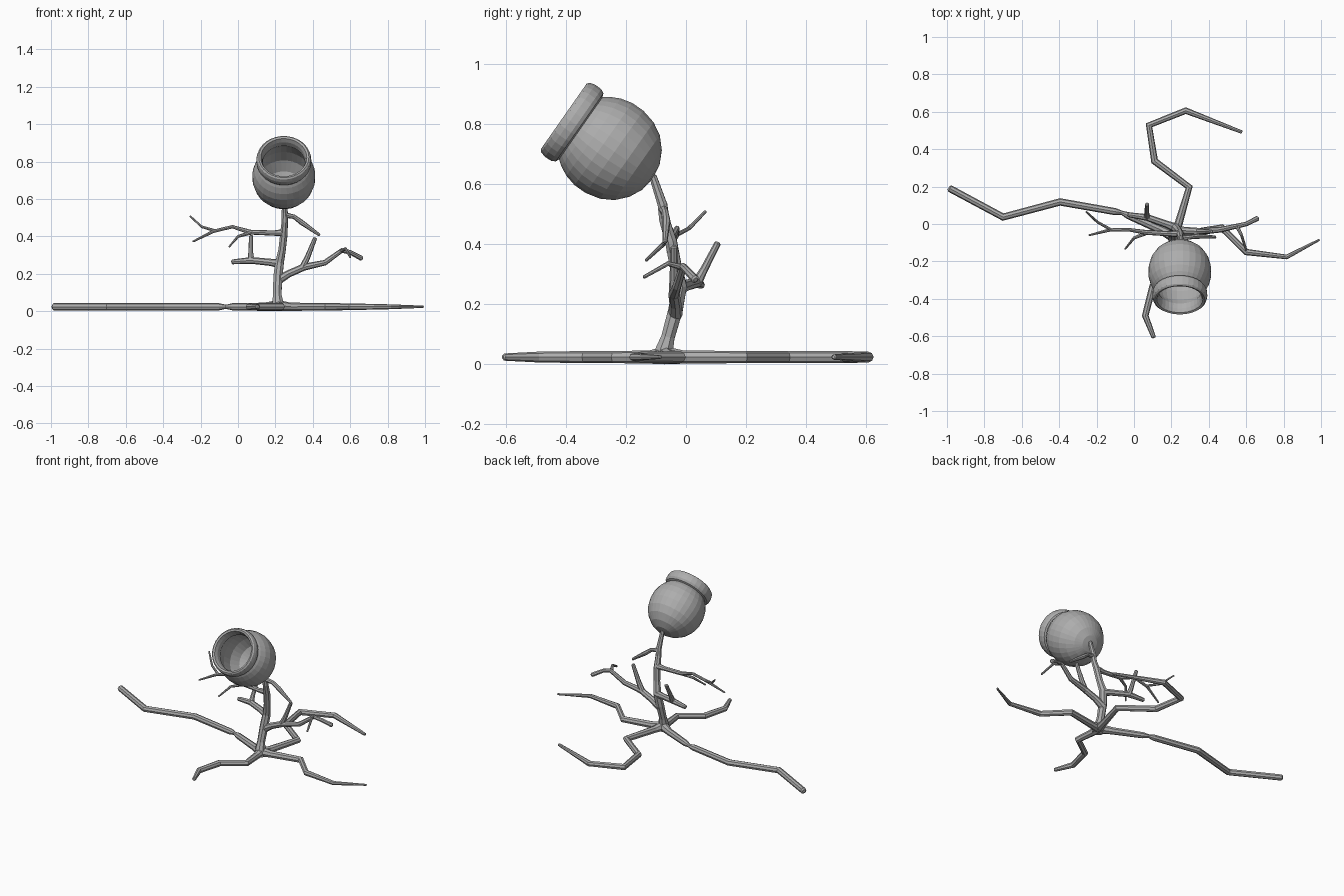
import bpy, bmesh, math
from mathutils import Vector

grey = bpy.data.materials.new("stone grey")
grey.diffuse_color = (0.42, 0.42, 0.42, 1)


def tube(name, pts):
    """Eight-sided tapered limb; each point is (x, y, z, radius)."""
    cu = bpy.data.curves.new(name, 'CURVE')
    cu.dimensions = '3D'
    cu.bevel_depth = 1.0
    cu.bevel_resolution = 2
    cu.use_fill_caps = True
    # short narrow point past the tip gives a slightly rounded end
    a, b = Vector(pts[-2][:3]), Vector(pts[-1][:3])
    r = pts[-1][3]
    tip = b + (b - a).normalized() * r * 0.4
    pts = list(pts) + [(*tip, r * 0.55)]
    sp = cu.splines.new('POLY')
    sp.points.add(len(pts) - 1)
    for p, (x, y, z, rad) in zip(sp.points, pts):
        p.co = (x, y, z, 1)
        p.radius = rad
    ob = bpy.data.objects.new(name, cu)
    bpy.context.collection.objects.link(ob)
    me = bpy.data.meshes.new_from_object(ob.evaluated_get(bpy.context.evaluated_depsgraph_get()))
    bpy.data.objects.remove(ob)
    me.materials.clear()
    me.materials.append(grey)
    for f in me.polygons:
        f.use_smooth = False
        f.material_index = 0
    out = bpy.data.objects.new(name, me)
    bpy.context.collection.objects.link(out)
    return out


def root(name, pts):
    """Root lying on the ground, starting at the trunk foot."""
    tube(name, [(0.215, -0.07, 0.03, 0.03)] + [(x, y, 0.024, r) for x, y, r in pts])


# roots
root("left_root", [(0.14, -0.03, 0.022), (-0.03, 0.045, 0.019), (-0.065, 0.06, 0.011),
                   (-0.10, 0.066, 0.019), (-0.395, 0.118, 0.02), (-0.70, 0.037, 0.02),
                   (-0.985, 0.19, 0.019)])
root("back_root", [(0.235, -0.01, 0.022), (0.295, 0.197, 0.02), (0.11, 0.336, 0.02),
                   (0.08, 0.528, 0.02), (0.277, 0.606, 0.018), (0.575, 0.492, 0.009)])
root("right_root", [(0.28, -0.055, 0.022), (0.47, -0.02, 0.02), (0.60, -0.15, 0.018),
                    (0.816, -0.176, 0.013), (0.99, -0.085, 0.006)])
root("front_root", [(0.22, -0.12, 0.022), (0.232, -0.24, 0.02), (0.10, -0.335, 0.02),
                    (0.06, -0.49, 0.018), (0.105, -0.605, 0.012)])

# trunk, flared at the foot
tube("trunk", [(0.215, -0.078, 0.005, 0.034), (0.213, -0.073, 0.045, 0.032),
               (0.21, -0.06, 0.09, 0.024), (0.213, -0.035, 0.18, 0.026),
               (0.222, -0.02, 0.26, 0.025), (0.236, -0.035, 0.33, 0.021),
               (0.245, -0.05, 0.41, 0.021), (0.25, -0.072, 0.48, 0.018),
               (0.25, -0.078, 0.53, 0.017), (0.247, -0.11, 0.625, 0.013)])

# lower right branch with its twigs
tube("lower_right_branch", [(0.213, -0.035, 0.165, 0.024), (0.27, -0.035, 0.20, 0.02),
                            (0.35, -0.04, 0.235, 0.019), (0.465, -0.03, 0.26, 0.015),
                            (0.555, -0.01, 0.325, 0.013), (0.60, 0.0, 0.315, 0.012),
                            (0.66, 0.03, 0.283, 0.014)])
tube("lower_right_offshoot", [(0.34, -0.04, 0.225, 0.018), (0.37, -0.04, 0.285, 0.015),
                              (0.412, -0.04, 0.39, 0.011)])
tube("lower_right_twig", [(0.55, -0.012, 0.322, 0.011), (0.575, -0.06, 0.335, 0.008),
                          (0.60, -0.14, 0.29, 0.006)])

# lower left branch with its upright offshoot
tube("lower_left_branch", [(0.222, -0.02, 0.255, 0.024), (0.17, 0.0, 0.262, 0.019),
                           (0.07, 0.035, 0.272, 0.018), (-0.03, 0.05, 0.264, 0.013)])
tube("lower_left_offshoot", [(0.07, 0.035, 0.27, 0.018), (0.068, 0.06, 0.315, 0.013),
                             (0.07, 0.105, 0.402, 0.011)])

# upper left branch with its twigs
tube("upper_left_branch", [(0.245, -0.052, 0.42, 0.02), (0.19, -0.052, 0.418, 0.014),
                           (0.065, -0.045, 0.423, 0.013), (-0.03, -0.03, 0.452, 0.009),
                           (-0.13, -0.032, 0.428, 0.009), (-0.24, -0.06, 0.373, 0.005)])
tube("upper_left_rising_twig", [(-0.12, -0.032, 0.43, 0.008), (-0.195, 0.01, 0.452, 0.007),
                                (-0.255, 0.065, 0.508, 0.005)])
tube("upper_left_drooping_twig", [(0.075, -0.045, 0.422, 0.011), (0.0, -0.075, 0.40, 0.008),
                                  (-0.047, -0.133, 0.345, 0.005)])

# upper right branch
tube("upper_right_branch", [(0.25, -0.076, 0.515, 0.015), (0.30, -0.07, 0.505, 0.012),
                            (0.34, -0.065, 0.475, 0.014), (0.435, -0.07, 0.408, 0.008)])

# hollow round pot with a thick rim, turned from (radius, height) pairs
profile = [(0, -.17), (.05, -.163), (.095, -.141), (.132, -.107), (.156, -.065),
           (.168, -.015), (.168, .03), (.158, .07), (.142, .102), (.127, .122),
           (.139, .127), (.146, .14), (.147, .165), (.142, .184), (.134, .191),
           (.123, .187), (.115, .165), (.113, .135), (.13, .10), (.145, .03),
           (.14, -.04), (.11, -.10), (.06, -.135), (0, -.145)]
bm = bmesh.new()
vs = [bm.verts.new((r, 0, z)) for r, z in profile]
es = [bm.edges.new(p) for p in zip(vs, vs[1:])]
bmesh.ops.spin(bm, geom=vs + es, cent=(0, 0, 0), axis=(0, 0, 1),
               angle=2 * math.pi, steps=30, use_duplicate=False)
bmesh.ops.remove_doubles(bm, verts=bm.verts, dist=0.0005)
bmesh.ops.recalc_face_normals(bm, faces=bm.faces)
me = bpy.data.meshes.new("pot")
bm.to_mesh(me)
bm.free()
me.materials.append(grey)
pot = bpy.data.objects.new("pot", me)
bpy.context.collection.objects.link(pot)
pot.location = (0.245, -0.25, 0.715)
pot.rotation_euler = (math.radians(55), 0, 0)  # mouth faces forward and up
